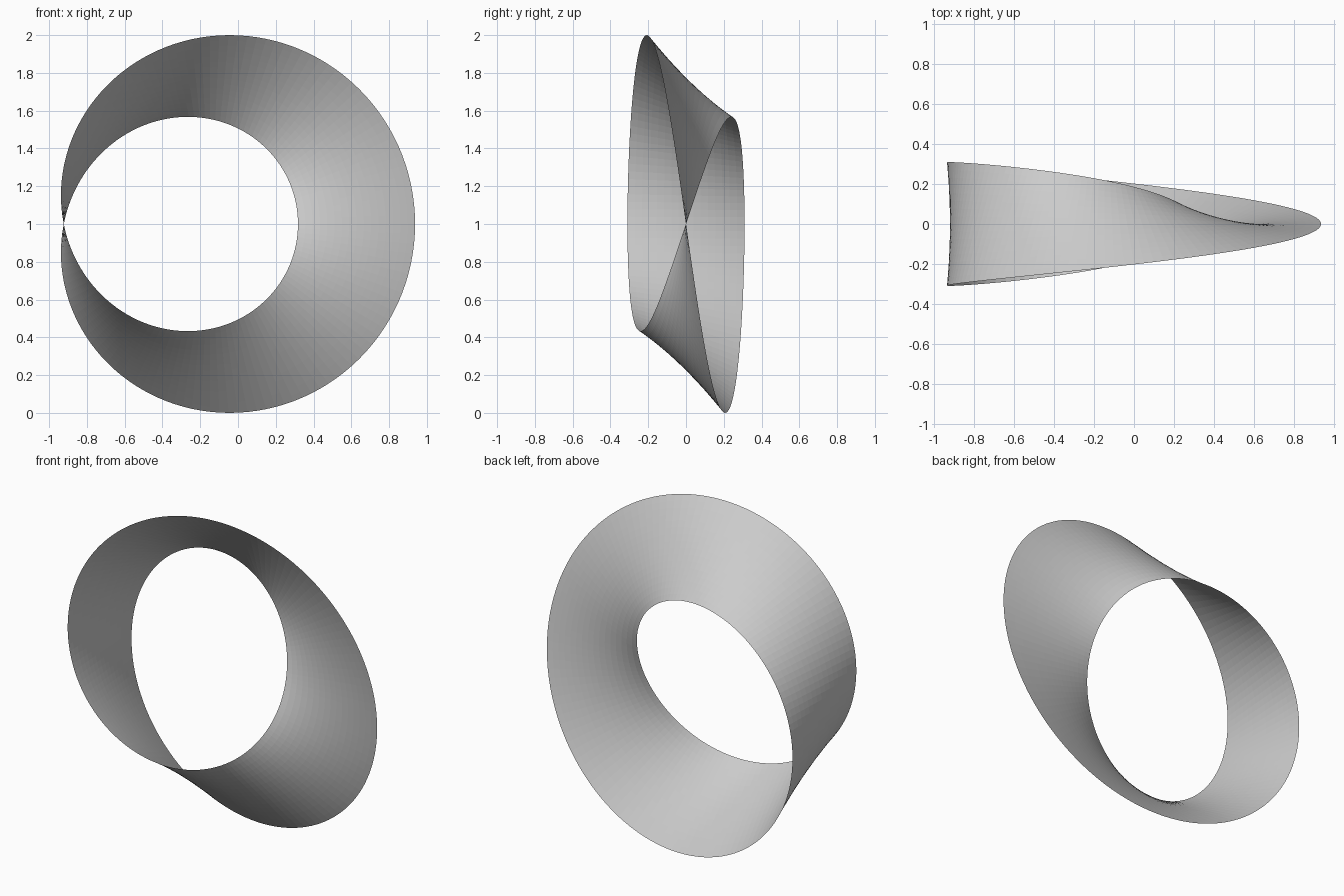
import bpy
import bmesh
from math import sin, cos, pi
from mathutils import Vector

cube = bpy.data.objects.get("Cube")
if cube:
    bpy.data.objects.remove(cube)

RADIUS = 0.775        # centre line of the band
HALF_WIDTH = 0.31
CENTRE = Vector((-0.1475, 0, 1))
AROUND, ACROSS = 128, 16


def band_point(i, j):
    """Point on a flat strip that makes half a turn on its way round."""
    turn = 2 * pi * i / AROUND
    offset = HALF_WIDTH * (2 * j / ACROSS - 1)
    reach = RADIUS + offset * cos(turn / 2)
    return CENTRE + Vector((reach * cos(turn), -offset * sin(turn / 2), reach * sin(turn)))


# Plain grey material
grey = bpy.data.materials.new("light grey")
grey.use_nodes = True
colour = (0.6, 0.6, 0.6, 1)
grey.diffuse_color = colour
grey.node_tree.nodes["Principled BSDF"].inputs["Base Color"].default_value = colour

# Half-twisted band: the last row joins the first one reversed
bm = bmesh.new()
rows = [[bm.verts.new(band_point(i, j)) for j in range(ACROSS + 1)] for i in range(AROUND)]
rows.append(rows[0][::-1])
for row, following in zip(rows, rows[1:]):
    for j in range(ACROSS):
        bm.faces.new((row[j], following[j], following[j + 1], row[j + 1]))

mesh = bpy.data.meshes.new("twisted_band")
bm.to_mesh(mesh)
bm.free()
mesh.materials.append(grey)
band = bpy.data.objects.new("twisted_band", mesh)
bpy.context.collection.objects.link(band)
